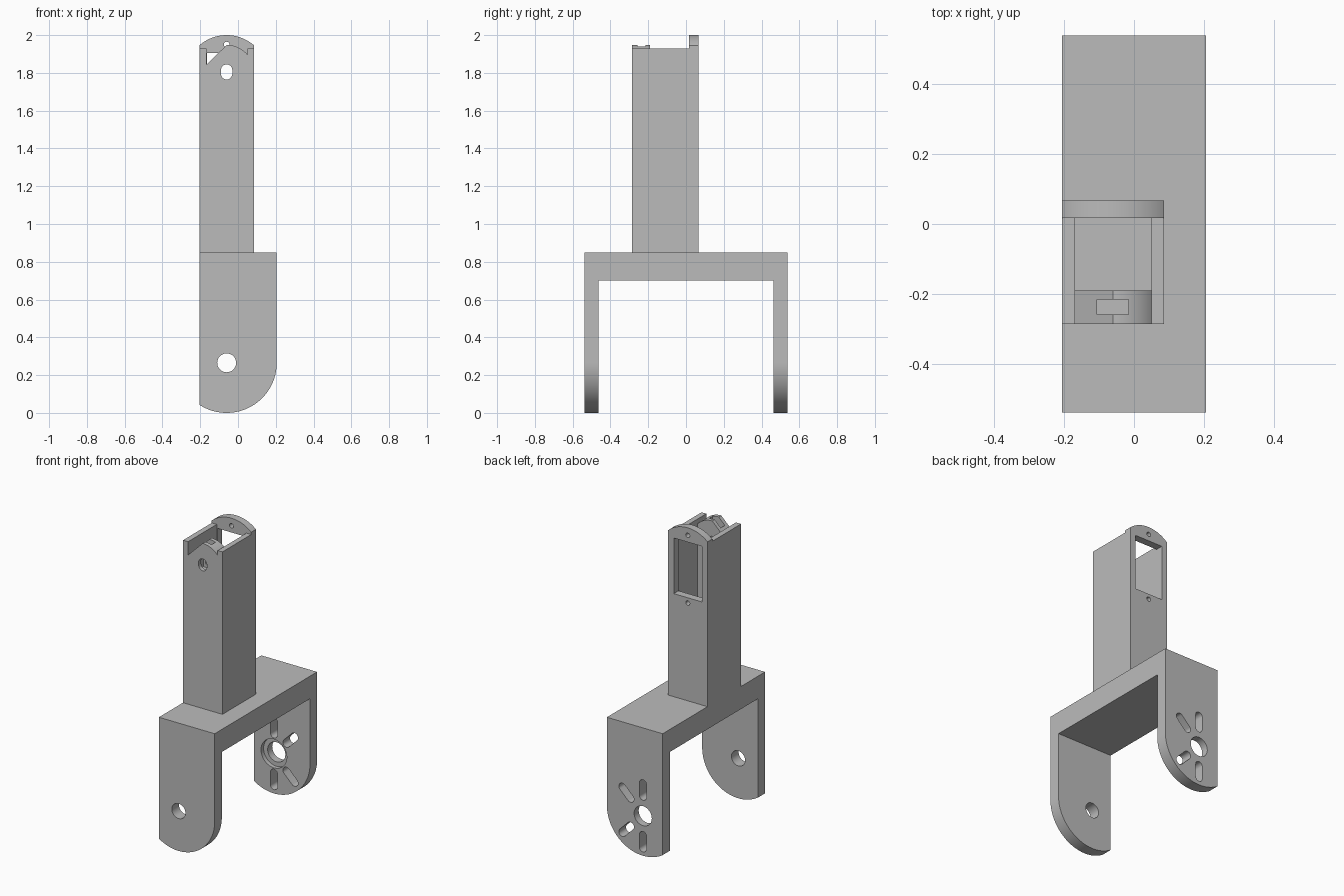
import bpy, bmesh
from math import sin, cos, pi, radians, sqrt, atan2

if "Cube" in bpy.data.objects:
    bpy.data.objects.remove(bpy.data.objects["Cube"])

grey = bpy.data.materials.new("plain_grey")
grey.use_nodes = True
grey.diffuse_color = (0.5, 0.5, 0.5, 1)
grey.node_tree.nodes["Principled BSDF"].inputs["Base Color"].default_value = (0.5, 0.5, 0.5, 1)

LEFT, RIGHT, MID = -0.205, 0.205, -0.06   # side edges and pivot line
TOWER_R = 0.085                           # tower's +x side
LEG_Z = 0.265                             # pivot height in the legs


def arc(cx, cz, r, a0, a1, n=32):
    return [(cx + r * cos(a0 + (a1 - a0) * i / n), cz + r * sin(a0 + (a1 - a0) * i / n))
            for i in range(n + 1)]


def rect(x0, x1, z0, z1):
    return [(x0, z0), (x1, z0), (x1, z1), (x0, z1)]


def circle(cx, cz, r, n=40):
    return arc(cx, cz, r, 0, 2 * pi, n)[:-1]


def slot(cx, cz, r, half, a):
    """Round-ended slot lying along angle a."""
    dx, dz = half * cos(a), half * sin(a)
    return (arc(cx + dx, cz + dz, r, a - pi / 2, a + pi / 2, 12)
            + arc(cx - dx, cz - dz, r, a + pi / 2, a + 3 * pi / 2, 12))


def prism(name, profile, y0, y1):
    """Extrude an x-z profile along y."""
    bm = bmesh.new()
    face = bm.faces.new([bm.verts.new((x, y0, z)) for x, z in profile])
    ext = bmesh.ops.extrude_face_region(bm, geom=[face])["geom"]
    bmesh.ops.translate(bm, vec=(0, y1 - y0, 0),
                        verts=[v for v in ext if isinstance(v, bmesh.types.BMVert)])
    bmesh.ops.recalc_face_normals(bm, faces=bm.faces)
    me = bpy.data.meshes.new(name)
    bm.to_mesh(me)
    bm.free()
    me.materials.append(grey)
    ob = bpy.data.objects.new(name, me)
    bpy.context.collection.objects.link(ob)
    return ob


def combine(ob, profile, y0, y1, op="DIFFERENCE"):
    """Cut or add a prism, then discard it."""
    tool = prism("helper", profile, y0, y1)
    tool.hide_render = True
    mod = ob.modifiers.new("combine", "BOOLEAN")
    mod.operation, mod.object, mod.solver = op, tool, "EXACT"
    bpy.context.view_layer.objects.active = ob
    bpy.ops.object.modifier_apply(modifier=mod.name)
    bpy.data.objects.remove(tool)


def finish(ob):
    bm = bmesh.new()
    bm.from_mesh(ob.data)
    bmesh.ops.remove_doubles(bm, verts=bm.verts, dist=1e-5)
    bmesh.ops.dissolve_limit(bm, angle_limit=radians(0.5), verts=bm.verts, edges=bm.edges)
    bm.to_mesh(ob.data)
    bm.free()
    bpy.ops.object.select_all(action="DESELECT")
    ob.select_set(True)
    bpy.context.view_layer.objects.active = ob
    bpy.ops.object.shade_smooth_by_angle(angle=radians(30))


# Fork: rounded leg outline run front to back, with the middle opened up
r = RIGHT - MID
start = pi + atan2(sqrt(r * r - (MID - LEFT) ** 2), MID - LEFT)
outline = [(RIGHT, 0.85), (LEFT, 0.85)] + arc(MID, LEG_Z, r, start, 2 * pi, 48)
fork = prism("fork", outline, -0.538, 0.538)
combine(fork, rect(-1, 1, -1, 0.7), -0.463, 0.463)

# Pivot holes, bearing recess and radial slots
combine(fork, circle(MID, LEG_Z, 0.05), -0.7, -0.3)
combine(fork, circle(MID, LEG_Z, 0.065), 0.3, 0.7)
combine(fork, circle(MID, LEG_Z, 0.095), 0.3, 0.49)
for deg in (-90, -45, 45, 90):
    a = radians(deg)
    combine(fork, slot(MID + 0.172 * cos(a), LEG_Z + 0.172 * sin(a), 0.026, 0.042, a), 0.3, 0.7)
finish(fork)

# Tower: walls with a ramped, rounded front top
c0, c1 = -0.168, 0.05                     # inner faces of the side walls
crest = arc(MID, 1.803, 0.145, radians(41), pi / 2, 16)
section = ([(LEFT, 0.85), (TOWER_R, 0.85), (TOWER_R, 1.93), (c1, 1.93)] + crest
           + [(c0, 1.842), (c0, 1.93), (LEFT, 1.93)])
tower = prism("tower", section, -0.285, 0.04)

# Back plate with an arched top
half = (TOWER_R - LEFT) / 2
a = atan2(sqrt(0.22 ** 2 - half ** 2), half)
plate = [(LEFT, 0.85), (TOWER_R, 0.85)] + arc(MID, 1.78, 0.22, a, pi - a)
combine(tower, plate, 0.017, 0.067, "UNION")

# Hollow inside, motor window and its screw holes
combine(tower, rect(c0, c1, 0.86, 2.2), -0.19, 0.017)
combine(tower, rect(-0.163, 0.043, 1.535, 1.905), -0.05, 0.2)
for z in (1.95, 1.5):
    combine(tower, circle(MID, z, 0.015, 20), -0.05, 0.2)

# Front bolt hole and the nut slot dropping into it
combine(tower, slot(MID, 1.805, 0.03, 0.01, pi / 2), -0.4, -0.1)
combine(tower, rect(-0.105, -0.015, 1.755, 2.2), -0.258, -0.215)
finish(tower)
